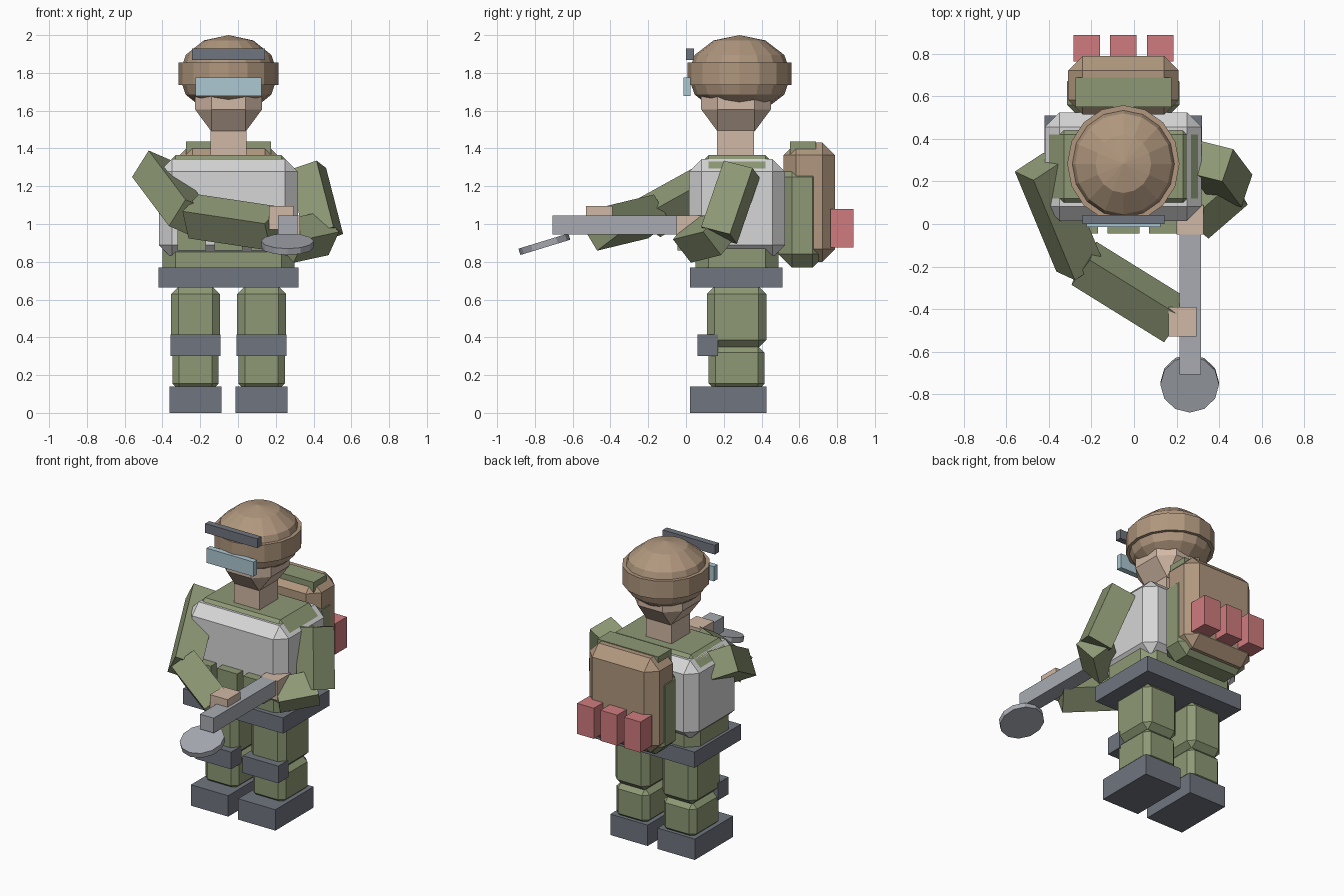
import bpy, bmesh, math
from mathutils import Matrix, Vector

if "Cube" in bpy.data.objects:
    bpy.data.objects.remove(bpy.data.objects["Cube"], do_unlink=True)


def material(name, rgb):
    linear = [(c / 255 / 12.92) if c < 11 else ((c / 255 + 0.055) / 1.055) ** 2.4 for c in rgb]
    m = bpy.data.materials.new(name)
    m.use_nodes = True
    m.diffuse_color = (*linear, 1)
    m.node_tree.nodes["Principled BSDF"].inputs["Base Color"].default_value = (*linear, 1)
    return m


GREEN = material("olive cloth", (142, 153, 117))
WHITE = material("pale vest", (214, 214, 214))
TAN = material("tan canvas", (176, 151, 126))
SKIN = material("skin", (209, 184, 165))
RED = material("red pouch", (208, 123, 126))
DARK = material("dark grey gear", (112, 117, 126))
STEEL = material("light steel", (168, 171, 178))
GLASS = material("pale blue glass", (172, 200, 210))


def finish(name, bm, mat):
    bmesh.ops.recalc_face_normals(bm, faces=bm.faces)
    mesh = bpy.data.meshes.new(name)
    bm.to_mesh(mesh)
    bm.free()
    mesh.materials.append(mat)
    ob = bpy.data.objects.new(name, mesh)
    bpy.context.collection.objects.link(ob)
    return ob


def box(name, mat, x, y, z, bevel=0, stretch=1):
    """Box from three (low, high) ranges with chamfered edges."""
    bm = bmesh.new()
    bmesh.ops.create_cube(bm, size=1)
    size = [b - a for a, b in (x, y, z)]
    size[2] /= stretch
    bmesh.ops.scale(bm, vec=size, verts=bm.verts)
    if bevel:
        bmesh.ops.bevel(bm, geom=bm.edges[:], offset=bevel, segments=1,
                        profile=0.5, affect='EDGES')
    bmesh.ops.scale(bm, vec=(1, 1, stretch), verts=bm.verts)
    bmesh.ops.translate(bm, vec=[(a + b) / 2 for a, b in (x, y, z)], verts=bm.verts)
    return finish(name, bm, mat)


def limb(name, start, end, width):
    """Square bar between two points."""
    start, end = Vector(start), Vector(end)
    d = end - start
    bm = bmesh.new()
    bmesh.ops.create_cube(bm, size=1)
    bmesh.ops.scale(bm, vec=(width, width, d.length), verts=bm.verts)
    turn = Vector((0, 0, 1)).rotation_difference(d).to_matrix().to_4x4()
    bm.transform(Matrix.Translation((start + end) / 2) @ turn)
    return finish(name, bm, GREEN)


def disc(name, mat, centre, rx, ry, height, sides, tilt=0):
    bm = bmesh.new()
    bmesh.ops.create_cone(bm, cap_ends=True, segments=sides, radius1=1, radius2=1, depth=height)
    bmesh.ops.scale(bm, vec=(rx, ry, 1), verts=bm.verts)
    bm.transform(Matrix.Translation(centre) @ Matrix.Rotation(tilt, 4, 'X'))
    return finish(name, bm, mat)


MID = -0.05  # body centre line


def across(offset, half):
    return (MID + offset - half, MID + offset + half)


# Legs, one per side
for side, s in (("right", -1), ("left", 1)):
    o = s * 0.175
    box(side + "_boot", DARK, across(o, 0.138), (0.02, 0.425), (0, 0.14))
    box(side + "_shin", GREEN, across(o, 0.123), (0.12, 0.415), (0.12, 0.355), 0.035)
    box(side + "_thigh", GREEN, across(o, 0.129), (0.11, 0.425), (0.345, 0.67), 0.04)
    box(side + "_knee_pad", DARK, across(o, 0.132), (0.06, 0.17), (0.3, 0.415))

# Torso, belt and vest
box("belt", DARK, across(0, 0.37), (0.02, 0.51), (0.665, 0.77))
box("torso", GREEN, across(0, 0.35), (0.05, 0.49), (0.7, 1.365), 0.07)
box("vest", WHITE, across(0, 0.368), (0.015, 0.525), (0.82, 1.345), 0.068)
for i in (-1, 0, 1):
    box("front_pouch", GREEN, across(i * 0.195, 0.075), (-0.045, 0.06), (0.86, 1.01))

# Backpack
box("pack", TAN, across(0, 0.26), (0.515, 0.79), (0.8, 1.432), 0.068)
box("pack_side_pocket", GREEN, across(0, 0.264), (0.49, 0.74), (0.77, 1.32), 0.07)
box("pack_flap", GREEN, across(0, 0.226), (0.55, 0.688), (1.34, 1.437))
for i in (-1, 0, 1):
    box("pack_pouch", RED, across(i * 0.173, 0.062), (0.765, 0.888), (0.875, 1.08))

# Head
box("neck", SKIN, across(0, 0.095), (0.165, 0.36), (1.33, 1.495))
box("head", SKIN, across(0, 0.178), (0.08, 0.45), (1.49, 1.92), 0.087, 1.35)

# Helmet
bm = bmesh.new()
bmesh.ops.create_uvsphere(bm, u_segments=16, v_segments=6, radius=1)
bmesh.ops.scale(bm, vec=(0.262, 0.274, 0.21), verts=bm.verts)
bmesh.ops.translate(bm, vec=(MID, 0.283, 1.79), verts=bm.verts)
finish("helmet", bm, TAN)
disc("helmet_band", TAN, (MID, 0.283, 1.795), 0.264, 0.276, 0.12, 16)
box("helmet_rail", DARK, across(0, 0.193), (0, 0.042), (1.868, 1.93))
box("visor", GLASS, across(0, 0.174), (-0.013, 0.025), (1.677, 1.775))

# Arms and hands
limb("right_upper_arm", (-0.45, 0.27, 1.29), (-0.255, -0.2, 1.03), 0.17)
limb("right_forearm", (-0.235, -0.185, 1.04), (0.2, -0.455, 0.975), 0.17)
limb("left_upper_arm", (0.365, 0.295, 1.29), (0.455, 0.175, 0.94), 0.165)
limb("left_forearm", (0.46, 0.18, 0.95), (0.275, 0.02, 0.91), 0.165)
box("right_hand", SKIN, (0.163, 0.293), (-0.53, -0.39), (0.97, 1.095))
box("left_hand", SKIN, (0.2, 0.328), (-0.05, 0.09), (0.915, 1.045))

# Detector
box("detector_bar", STEEL, (0.213, 0.315), (-0.707, 0), (0.945, 1.045))
disc("detector_plate", STEEL, (0.262, -0.75, 0.893), 0.138, 0.138, 0.035, 12, math.radians(17))
